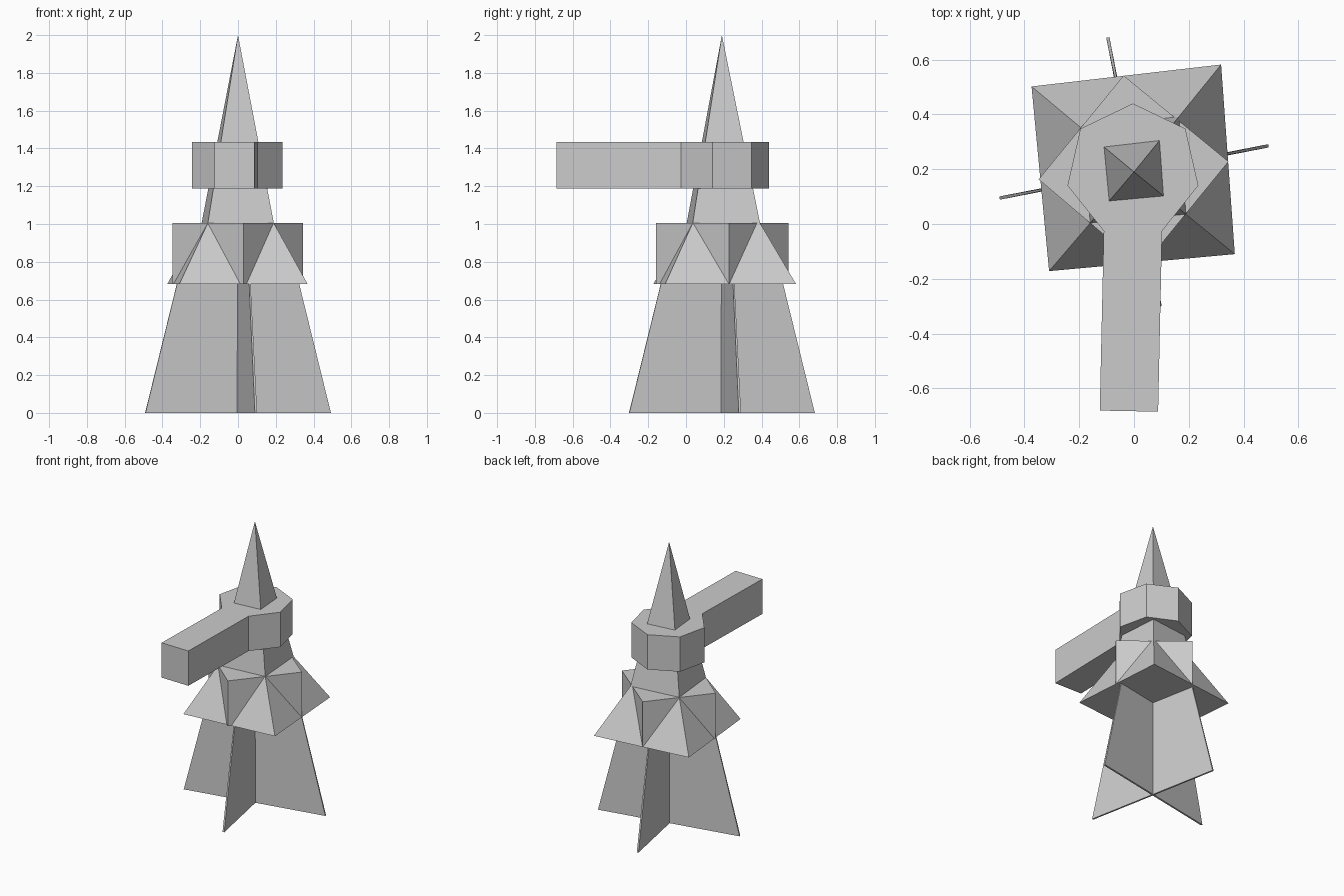
import bpy, bmesh
from math import sin, cos, radians

if "Cube" in bpy.data.objects:
    bpy.data.objects.remove(bpy.data.objects["Cube"])

CY = 0.19  # tower axis sits behind the origin


def loft(name, outline, levels):
    """Stack scaled copies of an outline at (z, scale) levels; scale 0 is an apex."""
    bm = bmesh.new()
    n = len(outline)
    rings = [[bm.verts.new((x * s, CY + y * s, z)) for x, y in outline] for z, s in levels]
    bm.faces.new(rings[0][::-1])
    bm.faces.new(rings[-1])
    for a, b in zip(rings, rings[1:]):
        for i in range(n):
            j = (i + 1) % n
            bm.faces.new((a[i], a[j], b[j], b[i]))
    bmesh.ops.remove_doubles(bm, verts=bm.verts, dist=1e-5)
    bmesh.ops.recalc_face_normals(bm, faces=bm.faces)
    me = bpy.data.meshes.new(name)
    bm.to_mesh(me)
    bm.free()
    ob = bpy.data.objects.new(name, me)
    bpy.context.collection.objects.link(ob)
    return ob


def polygon(n, r, start):
    return [(r * cos(radians(start + 360 * i / n)), r * sin(radians(start + 360 * i / n)))
            for i in range(n)]


# Spire with flared skirt, slightly skewed square plan
plan = [(-0.31, -0.362), (0.368, -0.30), (0.318, 0.392), (-0.374, 0.312)]
loft("spire_and_skirt", plan, [(0.683, 1), (1.005, 0.515), (2.0, 0)])

# Square block turned between the skirt corners
block = [(0.03, -0.348), (0.345, 0.038), (-0.038, 0.352), (-0.348, -0.027)]
loft("skirt_block", block, [(0.683, 1), (1.005, 1)])

# Two thin tapered fins crossing at the axis
T = 0.006
for k, name in enumerate(("side_fin", "front_fin")):
    a = radians(11 + 90 * k)
    c, s = cos(a), sin(a)
    rect = [(-0.5, -T), (0.5, -T), (0.5, T), (-0.5, T)]
    loft(name, [(x * c - y * s, x * s + y * c) for x, y in rect], [(0, 1), (0.70, 0.65)])

# Seven-sided collar with a beam growing out of its front side
collar = [(x - 0.004, y + 0.005) for x, y in polygon(7, 0.245, 90)]
front = collar[3:5]
collar[4:4] = [(-0.125, -0.871), (0.088, -0.875)]
loft("collar_and_beam", collar, [(1.187, 1), (1.435, 1)])
